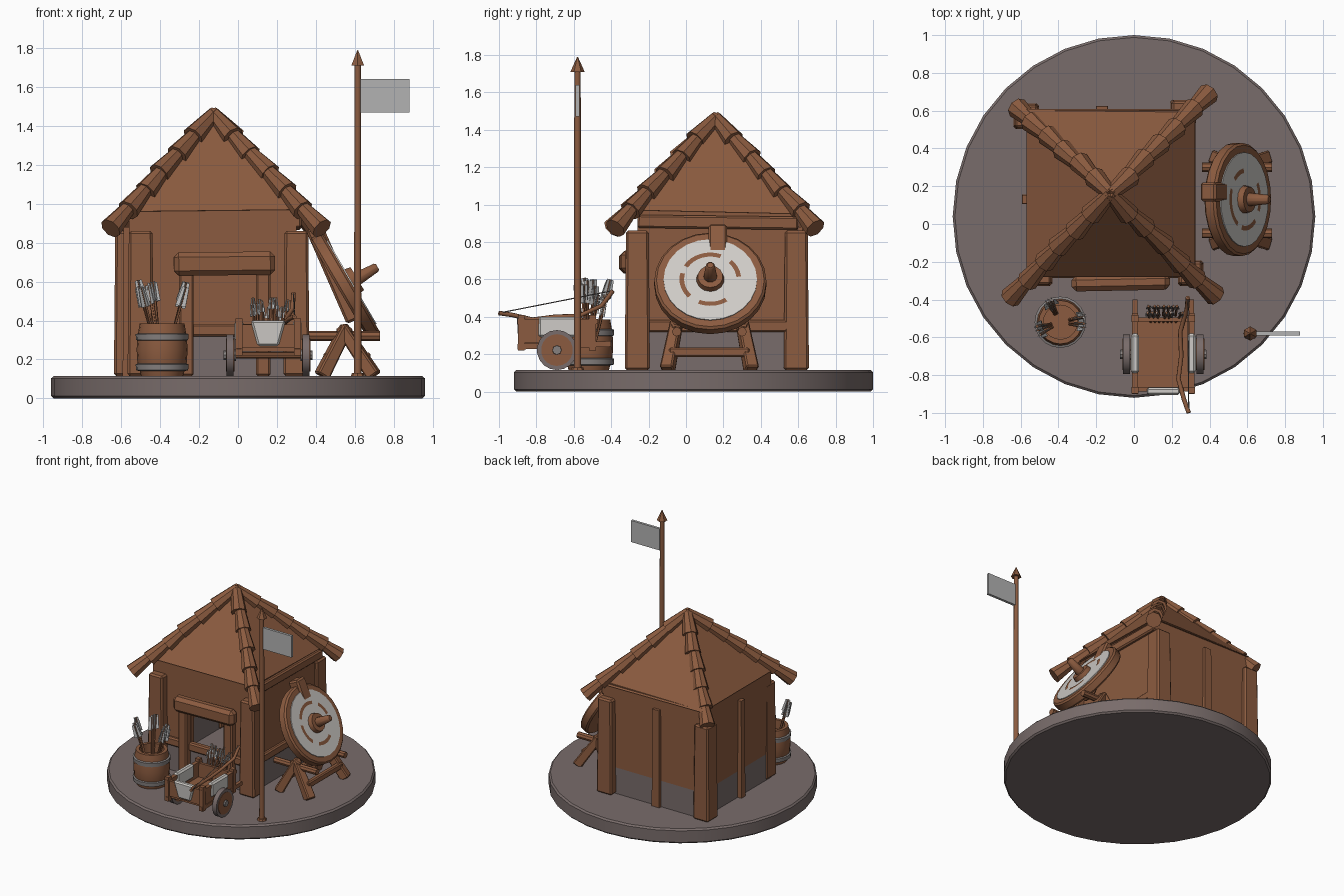
import bpy, bmesh, math, random
from mathutils import Vector, Matrix

random.seed(4)
if "Cube" in bpy.data.objects:
    bpy.data.objects.remove(bpy.data.objects["Cube"])


def make_material(name, r, g, b):
    m = bpy.data.materials.new(name)
    m.use_nodes = True
    m.diffuse_color = (r, g, b, 1)
    m.node_tree.nodes["Principled BSDF"].inputs["Base Color"].default_value = (r, g, b, 1)
    return m


wood = make_material("brown wood", .26, .105, .05)
stone = make_material("grey stone", .19, .15, .145)
cloth = make_material("white cloth", .62, .6, .57)
flag_grey = make_material("flag grey", .45, .45, .45)
feather = make_material("feather grey", .5, .5, .5)
iron = make_material("iron grey", .24, .22, .215)


def finish(name, bm, mat, smooth=False, bevel=0):
    bmesh.ops.recalc_face_normals(bm, faces=bm.faces)
    mesh = bpy.data.meshes.new(name)
    bm.to_mesh(mesh)
    bm.free()
    mesh.materials.append(mat)
    obj = bpy.data.objects.new(name, mesh)
    bpy.context.collection.objects.link(obj)
    if bevel:
        mod = obj.modifiers.new("soft edges", "BEVEL")
        mod.width = bevel
    if smooth:
        bpy.ops.object.select_all(action="DESELECT")
        obj.select_set(True)
        bpy.context.view_layer.objects.active = obj
        bpy.ops.object.shade_smooth_by_angle(angle=math.radians(40))
    return obj


def along(a, b):
    """Matrix placing local z along a -> b, centred between them."""
    a, b = Vector(a), Vector(b)
    quat = (b - a).to_track_quat("Z", "Y")
    return Matrix.Translation((a + b) / 2) @ quat.to_matrix().to_4x4(), (b - a).length


def box(name, low, high, mat, bevel=0):
    low, high = Vector(low), Vector(high)
    bm = bmesh.new()
    size = Matrix.Diagonal((*(high - low), 1))
    bmesh.ops.create_cube(bm, size=1, matrix=Matrix.Translation((low + high) / 2) @ size)
    return finish(name, bm, mat, bevel=bevel)


def bar(name, a, b, w, d, mat, taper=1, bevel=0):
    """Square-section bar from a to b; taper scales the end at b."""
    m, length = along(a, b)
    bm = bmesh.new()
    bmesh.ops.create_cube(bm, size=1)
    for v in bm.verts:
        k = taper if v.co.z > 0 else 1
        v.co = m @ Vector((v.co.x * w * k, v.co.y * d * k, v.co.z * length))
    return finish(name, bm, mat, bevel=bevel)


def rod(name, a, b, r1, r2, mat, sides=12, bevel=0):
    m, length = along(a, b)
    bm = bmesh.new()
    bmesh.ops.create_cone(bm, cap_ends=True, segments=sides, radius1=r1, radius2=r2,
                          depth=length, matrix=m)
    return finish(name, bm, mat, smooth=sides > 6, bevel=bevel)


def lathe(name, profile, centre, mat, sides=20):
    bm = bmesh.new()
    verts = [bm.verts.new((r, 0, z)) for r, z in profile]
    edges = [bm.edges.new(pair) for pair in zip(verts, verts[1:])]
    bmesh.ops.spin(bm, geom=verts + edges, axis=(0, 0, 1), cent=(0, 0, 0),
                   angle=math.tau, steps=sides)
    bmesh.ops.remove_doubles(bm, verts=bm.verts, dist=.0005)
    bmesh.ops.translate(bm, verts=bm.verts, vec=centre)
    return finish(name, bm, mat, smooth=True)


def arrow(name, a, b, fin, length):
    a, b = Vector(a), Vector(b)
    step = (b - a).normalized() * length
    rod(name + "_shaft", a, b, .007, .007, wood, 5)
    for w, d in ((fin, .005), (.005, fin)):
        bar(name + "_feather", b - step, b, w, d, feather, .65)


# Ground disc
G = .115
rod("ground_disc", (0, .04, 0), (0, .04, G), .96, .96, stone, 32, bevel=.012)

# Hut walls: stone footing below, timber above, window in the front
X0, X1, Y0, Y1, T = -.56, .3, -.26, .6, .04
SILL, TOP = .32, .97
for label, low, high, mat in (("footing", G, SILL, stone), ("wall", SILL, TOP, wood)):
    box("left_" + label, (X0, Y0, low), (X0 + T, Y1, high), mat)
    box("right_" + label, (X1 - T, Y0, low), (X1, Y1, high), mat)
    box("back_" + label, (X0, Y1 - T, low), (X1, Y1, high), mat)
box("front_footing", (X0, Y0, G), (X1, Y0 + T, SILL), stone)
box("front_wall_left", (X0, Y0, SILL), (-.23, Y0 + T, TOP), wood)
box("front_wall_right", (.1, Y0, SILL), (X1, Y0 + T, TOP), wood)
box("front_wall_top", (-.23, Y0, .64), (.1, Y0 + T, TOP), wood)

# Timber frame: corner posts, battens, sills, top beams, window frame
for x, y in ((-.5, Y0), (X1, Y0), (-.57, .57), (.26, .59)):
    bar("corner_post", (x, y, G), (x, y, .86), .135, .135, wood, .9, bevel=.012)
for x, y in ((-.17, Y1), (X0, .13)):
    bar("wall_batten", (x, y, G), (x, y, .88), .065, .05, wood, .9)
bar("right_sill", (X1, Y0, .35), (X1, Y1, .35), .05, .065, wood, bevel=.01)
bar("right_top_beam", (X1, Y0, .91), (X1, Y1, .9), .05, .07, wood, bevel=.01)
bar("front_sill", (X0, Y0, .35), (X1, Y0, .35), .05, .065, wood, bevel=.01)
for x in (-.265, .13):
    bar("window_post", (x, -.29, G), (x, -.29, .66), .075, .06, wood, bevel=.01)
bar("window_lintel", (-.33, -.315, .69), (.19, -.305, .695), .085, .12, wood, bevel=.025)

# Pyramid roof and overlapping ridge tiles
peak = Vector((-.125, .16, 1.46))
bm = bmesh.new()
tip = bm.verts.new(peak)
eave = [bm.verts.new(p) for p in ((-.57, -.28, .96), (.32, -.28, .97),
                                  (.32, .61, .95), (-.57, .61, .96))]
bm.faces.new(eave)
for i in range(4):
    bm.faces.new((eave[i - 1], eave[i], tip))
finish("roof", bm, wood)
for x, y in ((-.64, -.37), (.41, -.37), (.38, .68), (-.61, .61)):
    foot = Vector((x, y, .895))
    for i in range(6):
        a = peak.lerp(foot, i / 6 - .01)
        b = peak.lerp(foot, (i + 1) / 6 + .03)
        side = Vector((random.uniform(-.01, .01), random.uniform(-.01, .01), -.005))
        rod("ridge_tile", a, b + side, .036, .058, wood, 8)

# Archery target tilted back on its stand
C = Vector((.57, .13, .59))
N = Vector((math.cos(.53), 0, math.sin(.53)))
rod("target_rim", C - N * .06, C + N * .012, .3, .3, wood, 24, bevel=.012)
rod("target_face", C + N * .012, C + N * .018, .25, .25, cloth, 24)
rod("target_boss", C, C + N * .05, .078, .068, wood, 14)
rod("target_spike", C, C + N * .17, .042, .025, wood, 10, bevel=.01)
frame, _ = along(C, C + N * .044)
for start, end in ((.1, .8), (1.2, 2.6), (2.9, 3.9), (4.3, 5.3)):
    bm = bmesh.new()
    loops = []
    for i in range(9):
        t = start + (end - start) * i / 8
        loops.append([bm.verts.new(frame @ Vector((r * math.cos(t), r * math.sin(t), 0)))
                      for r in (.14, .165)])
    for p, q in zip(loops, loops[1:]):
        bm.faces.new((p[0], p[1], q[1], q[0]))
    finish("painted_ring", bm, wood)
bar("target_back_post", (.39, .17, .88), (.6, .17, .4), .1, .09, wood, bevel=.012)
for y, spread in ((-.05, -.05), (.3, .05)):
    for x, top in ((.43, .56), (.7, .53)):
        bar("stand_leg", (x, y + spread, G), (top, y, .37), .07, .07, wood, .85, bevel=.008)
    rod("stand_rail", (.36, y, .32), (.73, y, .32), .025, .025, wood, 8)
for x in (.46, .66):
    bar("stand_crossbar", (x, -.09, .21), (x, .34, .21), .04, .05, wood, bevel=.008)

# Flagpole
pole = Vector((.615, -.58, 0))
up = Vector((0, 0, 1))
rod("pole_foot", pole + up * G, pole + up * .13, .035, .03, wood, 8)
rod("flag_pole", pole + up * G, pole + up * 1.72, .02, .017, wood, 10)
rod("pole_tip", pole + up * 1.71, pole + up * 1.79, .038, .002, wood, 6)
box("flag", (.63, -.59, 1.47), (.88, -.57, 1.64), flag_grey)

# Barrel with bands and arrows
B = Vector((-.39, -.52, G))
lathe("barrel", ((0, 0), (.108, 0), (.127, .07), (.131, .135), (.127, .2), (.115, .27),
                 (.09, .27), (.09, .2), (0, .2)), B, wood)
for z in (.045, .2):
    lathe("barrel_band", ((.116, z - .02), (.134, z - .015), (.136, z + .015), (.122, z + .02)),
          B, iron)
for angle, count in ((2.2, 3), (3.4, 4), (.05, 4)):
    for i in range(count):
        t = angle + random.uniform(-.3, .3)
        out = Vector((math.cos(t), math.sin(t), 0))
        lift = random.uniform(.44, .51)
        arrow("barrel_arrow", B + out * .05 + up * .2, B + out * .125 + up * lift, .055, .1)

# Cart tray, posts and handles
cx, cy = .155, -.69
box("cart_floor", (.015, -.87, .24), (.295, -.5, .27), wood)
for s in (-1, 1):
    x = cx + s * .15
    bar("cart_side", (x, -.88, .32), (x, -.5, .32), .022, .12, wood)
    bar("cart_rail", (x, -.9, .375), (x, -.47, .375), .03, .025, wood)
    bar("cart_shaft", (x, -.9, .24), (x, -.4, .255), .025, .03, wood)
    y = cy + s * .185
    bar("cart_end", (.01, y, .32), (.3, y, .32), .022, .12, wood)
    for y in (-.88, -.5):
        bar("cart_post", (x, y, .22), (x, y, .41), .035, .035, wood)
    # Draped cloth and wheels
    box("side_cloth", (x - .022, -.79, .29), (x + .022, -.58, .4), cloth, bevel=.012)
    x = cx + s * .195
    hub = Vector((x, cy, .222))
    side = Vector((s, 0, 0))
    rod("wheel_tyre", hub - side * .018, hub + side * .018, .107, .107, stone, 18)
    rod("wheel_disc", hub - side * .022, hub + side * .022, .085, .085, wood, 18)
    rod("wheel_hub", hub - side * .03, hub + side * .034, .03, .024, iron, 8)
rod("cart_axle", (-.04, cy, .222), (.35, cy, .222), .016, .016, wood, 8)
bar("front_cloth", (cx, -.885, .4), (cx, -.885, .27), .18, .04, cloth, .6, bevel=.01)

# Arrows standing in the cart
for i in range(14):
    x = cx + (i % 7 - 3) * .027
    y = -.52 + (i // 7) * .035
    lean = random.uniform(-.01, .02)
    arrow("cart_arrow", (x * .8 + cx * .2, y, .26),
          (x + lean, y + .05, random.uniform(.46, .52)), .03, .06)

# Bow and string resting on the cart
ends = [Vector((.29, -1, .42)), Vector((.285, -.39, .54))]
path = [ends[0], Vector((.265, -.93, .41)), Vector((.235, -.82, .385)),
        Vector((.25, -.7, .4)), Vector((.245, -.57, .405)), Vector((.28, -.45, .46)), ends[1]]
curve = bpy.data.curves.new("bow", "CURVE")
curve.dimensions = "3D"
curve.bevel_depth = .012
curve.bevel_resolution = 2
curve.use_fill_caps = True
spline = curve.splines.new("POLY")
spline.points.add(len(path) - 1)
for point, co in zip(spline.points, path):
    point.co = (*co, 1)
curve.materials.append(wood)
bpy.context.collection.objects.link(bpy.data.objects.new("bow", curve))
rod("bow_string", ends[0], ends[1], .003, .003, iron, 4)
